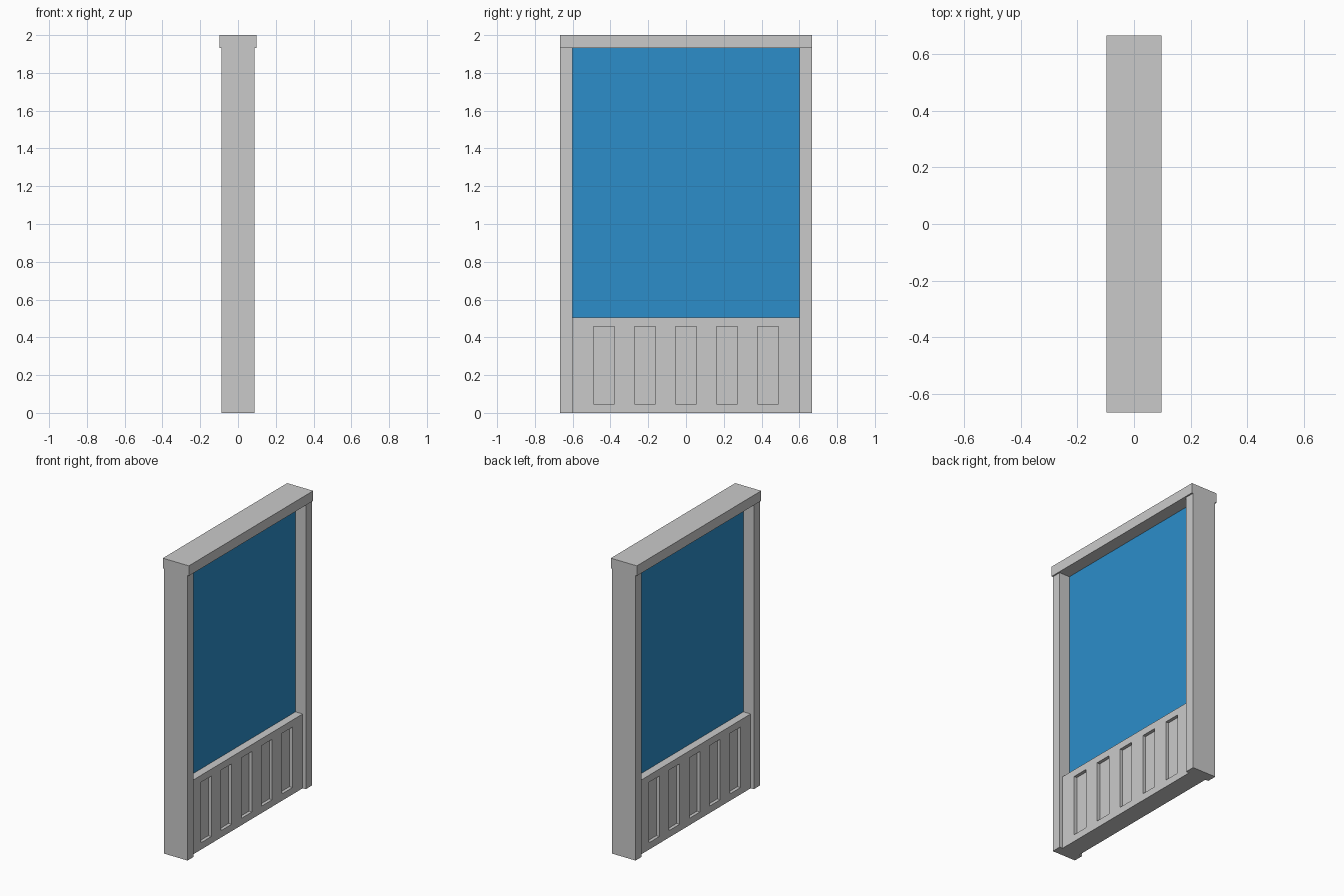
import bpy, bmesh
from mathutils import Vector

default = bpy.data.objects.get("Cube")
if default:
    bpy.data.objects.remove(default, do_unlink=True)


def make_material(name, rgb):
    mat = bpy.data.materials.new(name)
    mat.use_nodes = True
    color = (*rgb, 1.0)
    mat.diffuse_color = color
    mat.node_tree.nodes["Principled BSDF"].inputs["Base Color"].default_value = color
    return mat


grey = make_material("light_grey", (0.59, 0.59, 0.59))
blue = make_material("glass_blue", (0.025, 0.27, 0.59))


def box_mesh(lo, hi):
    lo, hi = Vector(lo), Vector(hi)
    bm = bmesh.new()
    bmesh.ops.create_cube(bm, size=1)
    bmesh.ops.scale(bm, vec=hi - lo, verts=bm.verts)
    bmesh.ops.translate(bm, vec=(lo + hi) / 2, verts=bm.verts)
    return bm


def add_object(name, bm, mat):
    mesh = bpy.data.meshes.new(name)
    bm.to_mesh(mesh)
    bm.free()
    mesh.materials.append(mat)
    obj = bpy.data.objects.new(name, mesh)
    bpy.context.collection.objects.link(obj)
    return obj


HALF_LENGTH, INNER = 0.666, 0.6
POST_X, CAP_X, PANEL_X, GLASS_X = 0.088, 0.0975, 0.065, 0.011
TOP, CAP_Z, PANEL_Z = 2.0, 1.932, 0.504

# Upright posts at both ends
add_object("front_post", box_mesh((-POST_X, -HALF_LENGTH, 0), (POST_X, -INNER, CAP_Z)), grey)
add_object("back_post", box_mesh((-POST_X, INNER, 0), (POST_X, HALF_LENGTH, CAP_Z)), grey)

# Overhanging top beam
add_object("top_beam", box_mesh((-CAP_X, -HALF_LENGTH, CAP_Z), (CAP_X, HALF_LENGTH, TOP)), grey)

# Glass pane
add_object("glass_pane", box_mesh((-GLASS_X, -INNER, PANEL_Z), (GLASS_X, INNER, CAP_Z)), blue)

# Lower panel with five recessed slots on each broad side
SLOT_HALF, SLOT_LOW, SLOT_HIGH, SLOT_DEPTH = 0.056, 0.047, 0.457, 0.022
centres = [i * 0.2175 for i in range(-2, 3)]
bm = box_mesh((-PANEL_X, -INNER, 0), (PANEL_X, INNER, PANEL_Z))
cuts = [((0, c + s * SLOT_HALF, 0), (0, 1, 0)) for c in centres for s in (-1, 1)]
cuts += [((0, 0, z), (0, 0, 1)) for z in (SLOT_LOW, SLOT_HIGH)]
for point, normal in cuts:
    bmesh.ops.bisect_plane(bm, geom=bm.verts[:] + bm.edges[:] + bm.faces[:],
                           plane_co=point, plane_no=normal)
bm.normal_update()


def is_slot(face):
    c = face.calc_center_median()
    return (abs(face.normal.x) > 0.9 and SLOT_LOW < c.z < SLOT_HIGH
            and any(abs(c.y - y) < SLOT_HALF / 2 for y in centres))


slots = [f for f in bm.faces if is_slot(f)]
inward = [f.normal * -SLOT_DEPTH for f in slots]
recessed = bmesh.ops.extrude_discrete_faces(bm, faces=slots)["faces"]
for face, offset in zip(recessed, inward):
    bmesh.ops.translate(bm, vec=Vector((-SLOT_DEPTH if face.calc_center_median().x > 0
                                        else SLOT_DEPTH, 0, 0)), verts=face.verts)
bmesh.ops.recalc_face_normals(bm, faces=bm.faces)
add_object("slotted_panel", bm, grey)
